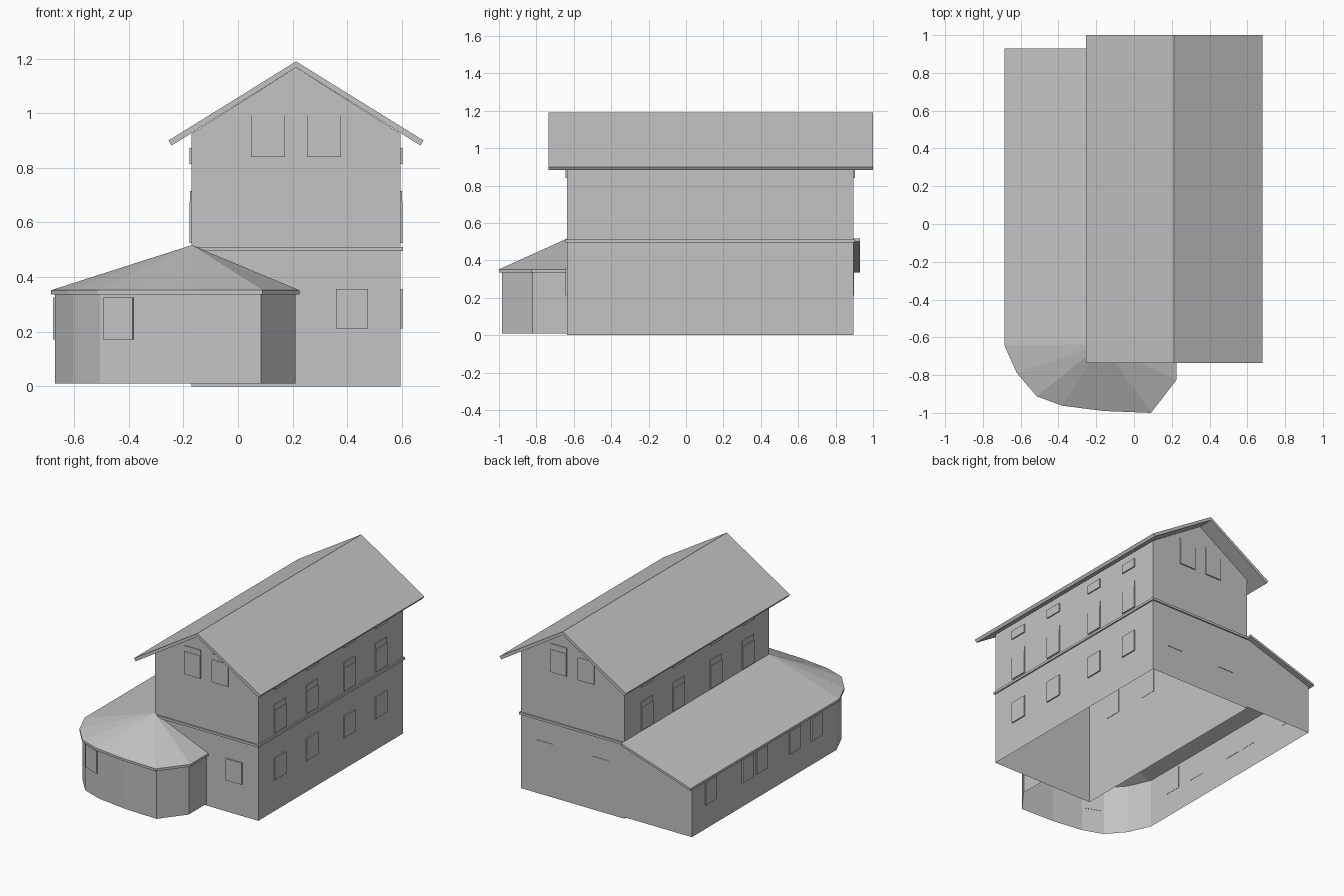
import bpy
import math
from mathutils import Vector, Matrix

cube = bpy.data.objects.get("Cube")
if cube:
    bpy.data.objects.remove(cube, do_unlink=True)

grey = bpy.data.materials.new("plain_grey")
grey.use_nodes = True
tone = (0.55, 0.55, 0.55, 1)
grey.diffuse_color = tone
grey.node_tree.nodes["Principled BSDF"].inputs["Base Color"].default_value = tone


def build(name, verts, faces):
    mesh = bpy.data.meshes.new(name)
    mesh.from_pydata([tuple(v) for v in verts], [], faces)
    mesh.update()
    mesh.materials.append(grey)
    obj = bpy.data.objects.new(name, mesh)
    bpy.context.collection.objects.link(obj)
    return obj


def box(name, x0, x1, y0, y1, z0, z1):
    verts = [(x, y, z) for z in (z0, z1) for x, y in ((x0, y0), (x1, y0), (x1, y1), (x0, y1))]
    sides = [(i, (i + 1) % 4, (i + 1) % 4 + 4, i + 4) for i in range(4)]
    return build(name, verts, sides + [(3, 2, 1, 0), (4, 5, 6, 7)])


def extrude_y(name, profile, y0, y1, skip=(), caps=True):
    """Stretch an x-z profile (clockwise seen from the front) along y."""
    n = len(profile)
    verts = [(x, y, z) for y in (y0, y1) for x, z in profile]
    faces = [(i, (i + 1) % n, (i + 1) % n + n, i + n) for i in range(n) if i not in skip]
    if caps:
        faces += [tuple(reversed(range(n))), tuple(range(n, 2 * n))]
    return build(name, verts, faces)


def window(name, x, y, angle, width, z0, z1, proud=0.008, transom=False):
    """Thin plate on a wall; angle is the outward direction of the wall."""
    def plate(label, lo, hi, depth):
        obj = box(label, -0.002, depth, -width / 2, width / 2, lo, hi)
        obj.data.transform(Matrix.Translation((x, y, 0)) @ Matrix.Rotation(angle, 4, 'Z'))
    if transom:
        split = z1 - 0.2 * (z1 - z0)
        plate(name + "_lower", z0, split, proud)
        plate(name + "_transom", split, z1, proud - 0.003)
    else:
        plate(name, z0, z1, proud)


LEFT, RIGHT, FRONT, BACK = -0.17, 0.595, -0.635, 0.895
RIDGE = 0.2125

# Main walls, open underneath and under the roof
extrude_y("main_walls", [(LEFT, 0), (LEFT, 0.925), (RIDGE, 1.168), (RIGHT, 0.925), (RIGHT, 0)],
          FRONT, BACK, skip=(1, 2, 4))

# Gabled roof slab
extrude_y("main_roof", [(-0.255, 0.9), (RIDGE, 1.19), (0.68, 0.9), (0.668, 0.882),
                        (RIDGE, 1.168), (-0.243, 0.882)], -0.735, 1.0)

# Band between the storeys
e = 0.009
box("band_front", LEFT, RIGHT + e, FRONT - e, FRONT, 0.495, 0.511)
box("band_back", LEFT, RIGHT + e, BACK, BACK + e, 0.495, 0.511)
box("band_left", RIGHT, RIGHT + e, FRONT, BACK, 0.495, 0.511)

# Side wing walls with the faceted front end
plan = [(LEFT, BACK), (-0.67, BACK), (-0.67, FRONT), (-0.605, -0.78), (-0.505, -0.895),
        (-0.37, -0.945), (-0.155, -0.975), (0.085, -0.984), (0.21, -0.82), (0.21, FRONT)]
n = len(plan)
verts = [(x, y, 0.01) for x, y in plan]
verts += [(x, y, 0.5 if i == 0 else 0.342) for i, (x, y) in enumerate(plan)]
build("wing_walls", verts, [(i, i + 1, i + 1 + n, i + n) for i in range(n - 1)])

# Side wing roof: sloping plane plus a fan about the apex
eave = [(-0.685, 0.93), (-0.685, -0.645), (-0.62, -0.79), (-0.515, -0.912), (-0.38, -0.962),
        (-0.16, -0.99), (0.09, -1.0), (0.225, -0.825), (0.225, FRONT)]
m = len(eave)
top = [(x, y, 0.352) for x, y in eave] + [(LEFT, FRONT, 0.517), (LEFT, 0.93, 0.517)]
low = [Vector(v) - Vector((0, 0, 0.016)) for v in top]
k = len(top)
upper = [(0, 1, m, m + 1)] + [(i, i + 1, m) for i in range(1, m - 1)]
lower = [tuple(v + k for v in reversed(f)) for f in upper]
rim = [(i, i + k, (i + 1) % k + k, (i + 1) % k) for i in range(k)]
build("wing_roof", top + low, upper + lower + rim)

# Windows along both long sides
for i, y in enumerate((-0.41, -0.07, 0.325, 0.66)):
    window(f"left_ground_window_{i}", RIGHT, y, 0, 0.12, 0.212, 0.357)
    for side, x, angle in (("left", RIGHT, 0), ("right", LEFT, math.pi)):
        window(f"{side}_upper_window_{i}", x, y, angle, 0.12, 0.525, 0.715, transom=True)
        window(f"{side}_attic_window_{i}", x, y, angle, 0.12, 0.815, 0.873)
for i, y in enumerate((-0.42, -0.19, 0.16, 0.31, 0.70)):
    window(f"wing_window_{i}", -0.67, y, math.pi, 0.115, 0.172, 0.325)

# Gable windows, front and back
for side, y, angle in (("front", FRONT, -math.pi / 2), ("back", BACK, math.pi / 2)):
    for i, x in enumerate((0.11, 0.315)):
        window(f"{side}_gable_window_{i}", x, y, angle, 0.12, 0.84, 1.03, transom=True)
window("front_ground_window", 0.418, FRONT, -math.pi / 2, 0.117, 0.212, 0.357)
for i, x in enumerate((0.42, 0.005)):
    window(f"back_ground_window_{i}", x, BACK, math.pi / 2, 0.117, 0.212, 0.357, proud=0.003)

# Window on a facet of the wing's front end
a, b = Vector(plan[4]), Vector(plan[5])
d = b - a
mid = (a + b) / 2
window("wing_front_window", mid.x, mid.y, math.atan2(-d.x, d.y), 0.115, 0.172, 0.325)
